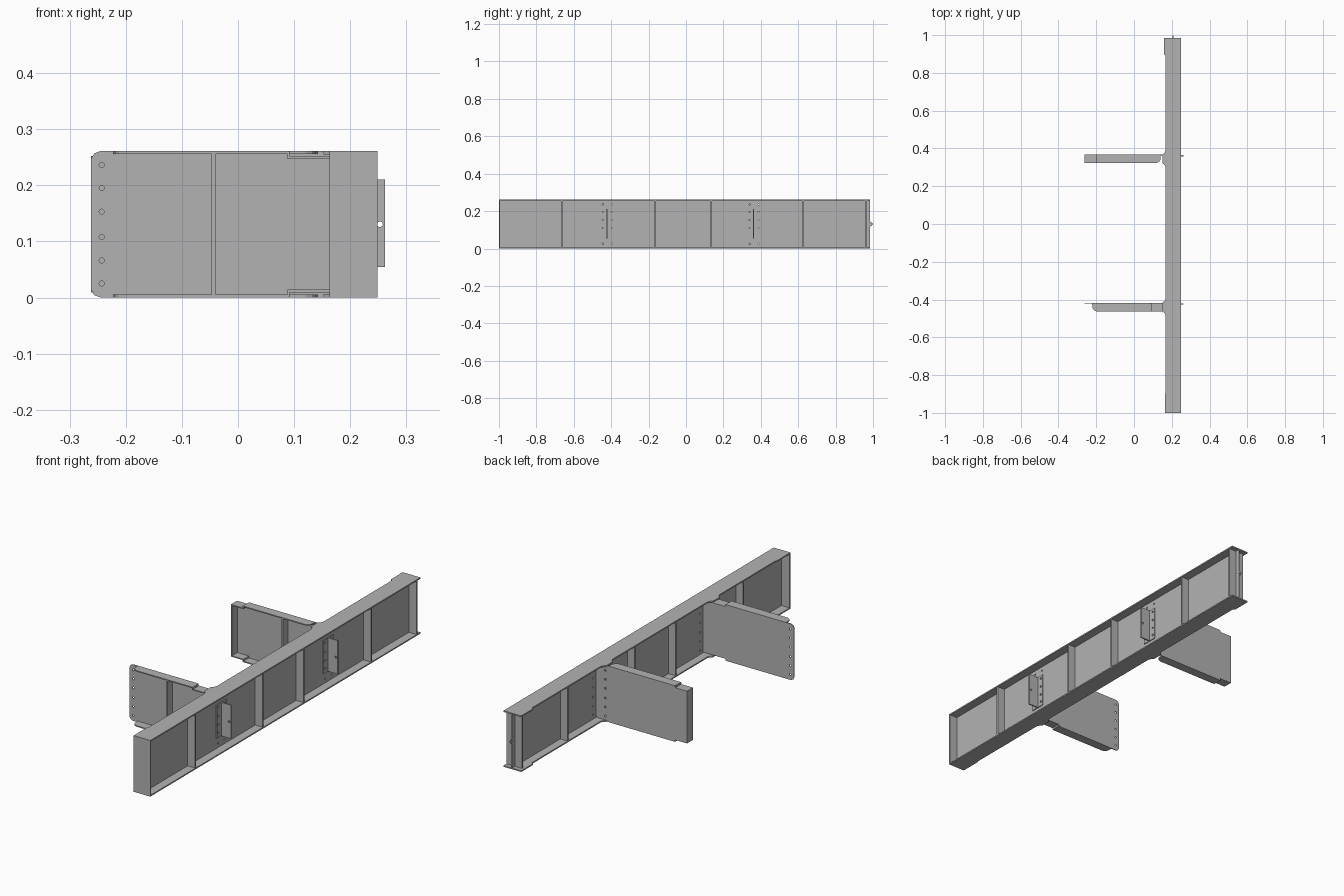
import bpy
import bmesh
from mathutils import Vector

cube = bpy.data.objects.get("Cube")
if cube:
    bpy.data.objects.remove(cube, do_unlink=True)

H = 0.261                       # overall height
X0, X1, XW = 0.167, 0.249, 0.207  # girder flange edges and web centre
BOLT_Z = [0.025, 0.066, 0.108, 0.153, 0.195, 0.236]

steel = bpy.data.materials.new("steel grey")
steel.use_nodes = True
GREY = (0.45, 0.45, 0.45, 1)
steel.diffuse_color = GREY
steel.node_tree.nodes["Principled BSDF"].inputs["Base Color"].default_value = GREY


def prism(name, pts, axis, a, b, holes=(), radius=0.0045):
    """Extrude a flat outline along an axis from a to b, then drill round holes."""
    def place(u, v, w):
        return Vector({"x": (w, u, v), "y": (u, w, v), "z": (u, v, w)}[axis])

    def solid(bm, outline, lo, hi):
        face = bm.faces.new([bm.verts.new(place(u, v, lo)) for u, v in outline])
        out = bmesh.ops.extrude_face_region(bm, geom=[face])["geom"]
        moved = [e for e in out if isinstance(e, bmesh.types.BMVert)]
        bmesh.ops.translate(bm, verts=moved, vec=place(0, 0, hi - lo))

    def make(label, outlines, lo, hi):
        bm = bmesh.new()
        for outline in outlines:
            solid(bm, outline, lo, hi)
        bmesh.ops.recalc_face_normals(bm, faces=bm.faces)
        mesh = bpy.data.meshes.new(label)
        bm.to_mesh(mesh)
        bm.free()
        mesh.materials.append(steel)
        ob = bpy.data.objects.new(label, mesh)
        bpy.context.collection.objects.link(ob)
        return ob

    ob = make(name, [pts], a, b)
    if holes:
        ring = [Vector((radius, 0)) for _ in range(12)]
        from math import cos, sin, tau
        ring = [(radius * cos(i * tau / 12), radius * sin(i * tau / 12)) for i in range(12)]
        drill = make("drill", [[(u + p, v + q) for p, q in ring] for u, v in holes],
                     a - 0.01, b + 0.01)
        drill.hide_render = True
        mod = ob.modifiers.new("holes", "BOOLEAN")
        mod.operation = "DIFFERENCE"
        mod.solver = "EXACT"
        mod.object = drill
        bpy.context.view_layer.objects.active = ob
        bpy.ops.object.modifier_apply(modifier=mod.name)
        bpy.data.objects.remove(drill, do_unlink=True)
    return ob


def rect(u0, u1, v0, v1):
    return [(u0, v0), (u1, v0), (u1, v1), (u0, v1)]


def top_and_bottom(name, pts, thick, inset=0.0):
    """A pair of matching horizontal plates."""
    prism("bottom_" + name, pts, "z", inset, inset + thick)
    prism("top_" + name, pts, "z", H - inset - thick, H - inset)


JOINTS = (-0.42, 0.365)

# Main girder flanges, widened at the ends and flared at each joint
outline = [(X1, 0.985), (X1, -1), (0.163, -1), (0.163, -0.9), (X0, -0.895)]
for y in JOINTS:
    yc = y - 0.02
    outline += [(X0, yc - 0.045), (0.162, yc - 0.032), (0.152, yc - 0.024),
                (0.152, yc + 0.024), (0.162, yc + 0.032), (X0, yc + 0.045)]
outline += [(X0, 0.893), (0.158, 0.898), (0.158, 0.985)]
top_and_bottom("girder_flange", outline, 0.006)

# Girder web with pointed locating lug at the back
mid = H / 2
web = [(-1, 0.003), (0.985, 0.003), (0.985, mid - 0.013), (0.999, mid - 0.003), (0.999, mid + 0.003),
       (0.985, mid + 0.013), (0.985, H - 0.003), (-1, H - 0.003)]
web_holes = [(y + s * 0.024, z) for y in JOINTS for s in (-1, 1) for z in BOLT_Z]
prism("girder_web", web, "x", XW - 0.002, XW + 0.002, web_holes + [(0.987, mid)], 0.004)

# Girder end plate and stiffeners on both sides of the web
prism("front_end_plate", rect(0.163, X1, 0, H), "y", -1, -0.994)
for i, y in enumerate((-0.665, -0.168, 0.132, 0.627, 0.961)):
    for side, a, b in (("left", XW, X1 - 0.002), ("right", X0 + 0.002, XW)):
        prism(f"{side}_stiffener_{i + 1}", rect(a, b, 0.004, H - 0.004), "y", y - 0.004, y + 0.004)

# Bolted connection tees on the outer side
for label, y in zip(("front", "back"), JOINTS):
    yc = y - 0.004
    bolts = [(yc + s * 0.024, z) for s in (-1, 1) for z in (0.075, 0.112, 0.153, 0.195)]
    prism(label + "_tee_base", rect(yc - 0.036, yc + 0.036, 0.054, 0.21), "x",
          XW + 0.002, XW + 0.006, bolts, 0.005)
    prism(label + "_tee_leg", rect(XW, 0.262, 0.054, 0.21), "y", yc - 0.003, yc + 0.003,
          [(0.253, mid)], 0.005)


def cross_beam(label, y, step_x, step_end, flange_end, web_end, hole_x, stiff_x):
    """Channel with a stepped end and a bolted end; the open side faces front."""
    d = 1 if step_end > web_end else -1
    t, drop, depth = 0.005, 0.009, 0.042
    front = y - depth
    # web with trimmed corners at the bolted end
    half = [(step_end, drop), (step_x, drop), (step_x - d * 0.002, 0),
            (web_end + d * 0.017, 0), (web_end + d * 0.006, 0.004), (web_end, 0.014)]
    prism(label + "_beam_web", half + [(u, H - v) for u, v in reversed(half)], "y",
          y - 0.002, y + 0.002, [(hole_x, z) for z in BOLT_Z])
    # flanges, rounded off toward the bolted end
    flange = [(step_x, y), (step_x, front), (flange_end + d * 0.022, front),
              (flange_end + d * 0.01, front + 0.006), (flange_end + d * 0.003, front + 0.016),
              (flange_end, y)]
    top_and_bottom(label + "_beam_flange", flange, t)
    top_and_bottom(label + "_beam_step", rect(step_x, step_end, front, y), t, drop)
    top_and_bottom(label + "_beam_joggle", rect(step_x - 0.002, step_x + 0.002, front, y),
                   drop + t - 0.001, 0.001)
    prism(label + "_beam_stiffener", rect(stiff_x - 0.0035, stiff_x + 0.0035, t, H - t),
          "y", front + 0.002, y)
    return front, drop


# Two cross beams set in opposite directions
cross_beam("front", JOINTS[0], 0.09, XW, -0.222, -0.262, -0.243, -0.044)
front, drop = cross_beam("back", JOINTS[1], -0.2, -0.262, 0.142, XW - 0.002, 0.158, 0.0)
prism("back_beam_end_plate", rect(front, JOINTS[1] + 0.002, drop, H - drop), "x", -0.262, -0.257)
